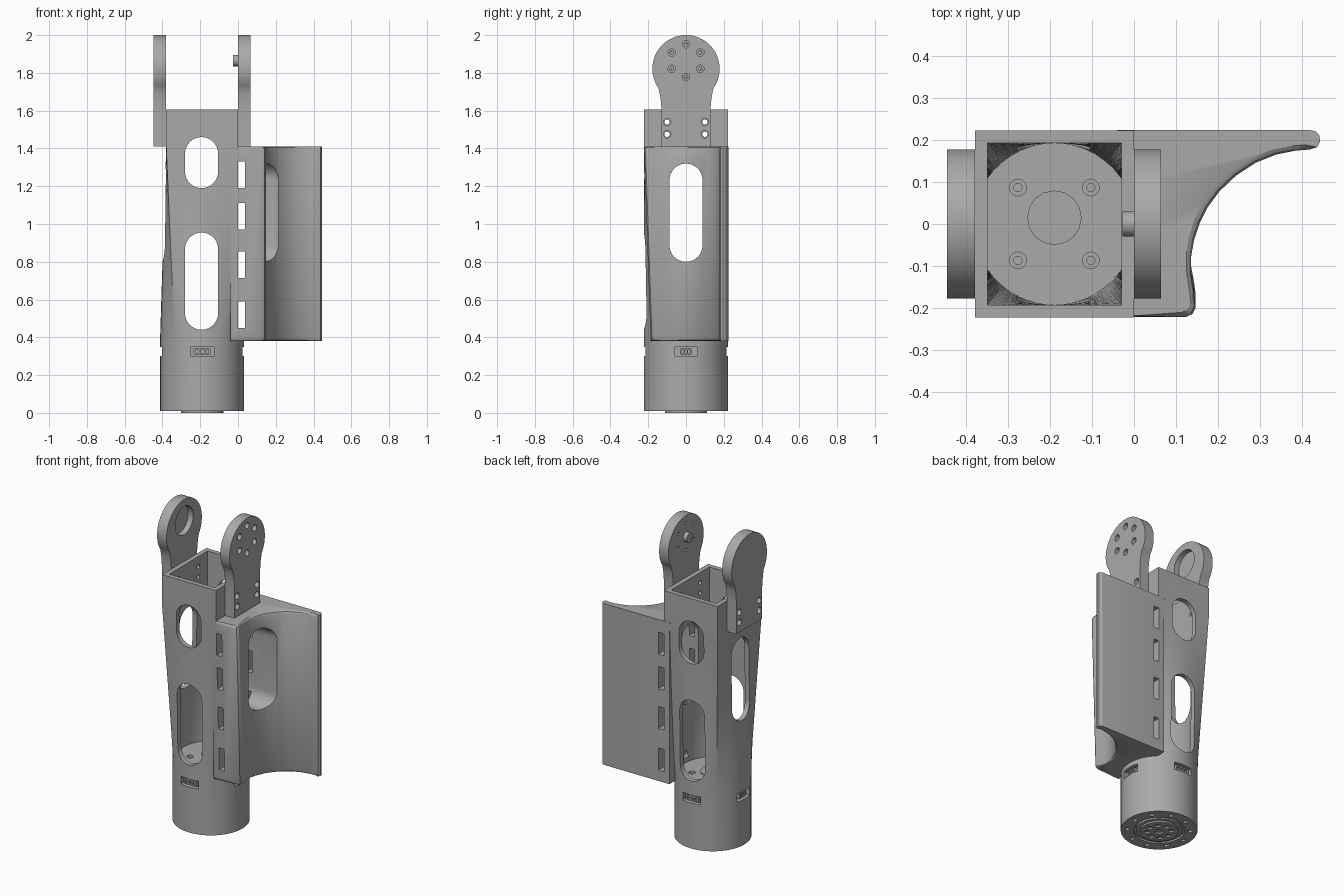
import bpy, bmesh, math
from math import cos, sin, pi, radians

if "Cube" in bpy.data.objects:
    bpy.data.objects.remove(bpy.data.objects["Cube"])

grey = bpy.data.materials.new("plain grey")
grey.use_nodes = True
grey.diffuse_color = (0.4, 0.4, 0.4, 1)
grey.node_tree.nodes["Principled BSDF"].inputs["Base Color"].default_value = (0.4, 0.4, 0.4, 1)

CX = -0.19          # axis of the tube
R = 0.223           # tube radius
PIVOT = 1.865       # height of the joint axis
parts = []


def loft(name, rings):
    """Closed solid through matching rings of points."""
    bm = bmesh.new()
    vs = [[bm.verts.new(p) for p in ring] for ring in rings]
    n = len(rings[0])
    for a, b in zip(vs, vs[1:]):
        for i in range(n):
            j = (i + 1) % n
            bm.faces.new((a[i], a[j], b[j], b[i]))
    bm.faces.new(vs[0][::-1])
    bm.faces.new(vs[-1])
    bmesh.ops.recalc_face_normals(bm, faces=bm.faces[:])
    mesh = bpy.data.meshes.new(name)
    bm.to_mesh(mesh)
    bm.free()
    mesh.materials.append(grey)
    ob = bpy.data.objects.new(name, mesh)
    bpy.context.collection.objects.link(ob)
    return ob


def prism(name, outline, axis, lo, hi):
    place = {"x": lambda a, b, d: (d, a, b),
             "y": lambda a, b, d: (a, d, b),
             "z": lambda a, b, d: (a, b, d)}[axis]
    return loft(name, [[place(a, b, d) for a, b in outline] for d in (lo, hi)])


def circle(a, b, r, n=24):
    return [(a + r * cos(2 * pi * i / n), b + r * sin(2 * pi * i / n)) for i in range(n)]


def box(a0, a1, b0, b1):
    return [(a0, b0), (a1, b0), (a1, b1), (a0, b1)]


def stadium(a, b0, b1, r, n=16):
    top = [(a + r * cos(pi * i / n), b1 - r + r * sin(pi * i / n)) for i in range(n + 1)]
    return top + [(2 * a - x, b0 + b1 - y) for x, y in top]


def combine(target, tool, op="DIFFERENCE"):
    mod = target.modifiers.new("cut", "BOOLEAN")
    mod.operation, mod.object, mod.solver = op, tool, "EXACT"
    bpy.context.view_layer.objects.active = target
    bpy.ops.object.modifier_apply(modifier=mod.name)
    bpy.data.objects.remove(tool)


def cut(target, outline, axis, lo, hi):
    combine(target, prism("cutter", outline, axis, lo, hi))


def section(z, t, hx, hy, r, n=14):
    """Blend from a circle (t=0) to a rectangle (t=1)."""
    corners = [(hx, -hy), (hx, hy), (-hx, hy), (-hx, -hy)]
    ring = []
    for k in range(4):
        (x0, y0), (x1, y1) = corners[k], corners[(k + 1) % 4]
        for i in range(n):
            x, y = x0 + (x1 - x0) * i / n, y0 + (y1 - y0) * i / n
            s = t + (1 - t) * r / math.hypot(x, y)
            ring.append((CX + x * s, y * s, z))
    return ring


def tube(name, bottom, start, end, top, hx, hy, r, steps=10):
    rings = [section(bottom, 0, hx, hy, r)] if bottom < start else []
    rings += [section(start + (end - start) * i / steps, i / steps, hx, hy, r)
              for i in range(steps + 1)]
    return loft(name, rings + [section(top, 1, hx, hy, r)])


# Arm housing: round at the base, rectangular at the top
body = tube("arm_housing", 0.01, 0.38, 1.41, 1.605, 0.19, R, R)
parts.append(body)

# Side shell with a concave face and a long fin
lip = [(0.125, -0.222), (0.14, -0.215), (0.147, -0.2)]
hollow = [(0.143, -0.165), (0.136, -0.12), (0.136, -0.08), (0.143, -0.04), (0.156, 0),
          (0.176, 0.04), (0.204, 0.078), (0.243, 0.115), (0.29, 0.146),
          (0.34, 0.166), (0.385, 0.175), (0.42, 0.178)]
tip = [(0.422 + 0.023 * cos(radians(a)), 0.201 + 0.023 * sin(radians(a)))
       for a in (-50, -10, 30, 60, 90)]


def shell_ring(z, inset):
    slope = 0.035 * (1.41 - z) / 1.03
    ring = [(-0.04, -0.222 + slope, z)]
    for x, y in lip + hollow:
        lean = slope * max(0, min(1, -y / 0.2))
        ring.append((x - inset * 0.7, y + lean + inset * 0.7, z))
    return ring + [(x, y, z) for x, y in tip] + [(-0.04, 0.224, z)]


shell = loft("side_shell", [shell_ring(0.38, 0.016), shell_ring(0.386, 0.005), shell_ring(0.396, 0),
                            shell_ring(1.394, 0), shell_ring(1.404, 0.005), shell_ring(1.41, 0.016)])
combine(body, shell, "UNION")

# Inner cavity
combine(body, tube("cavity", 0.42, 0.42, 1.41, 1.7, 0.16, 0.193, 0.193))

# Long openings through front and back, and through the sides
for z0, z1 in ((1.19, 1.46), (0.44, 0.955)):
    cut(body, stadium(-0.193, z0, z1, 0.0875), "y", -0.4, 0.4)
cut(body, stadium(0, 0.8, 1.32, 0.0875), "x", -0.6, 0.6)

# Strap slots
for z in (0.45, 0.715, 0.97, 1.19):
    cut(body, box(0, 0.038, z, z + 0.14), "y", -0.4, 0.4)

# Lug screw holes through the upper walls
SCREWS = [(y, z) for y in (-0.1, 0.1) for z in (1.475, 1.54)]
for y, z in SCREWS:
    cut(body, circle(y, z, 0.014, 16), "x", -0.5, 0.2)

# Floor screw holes
for x in (-0.087, 0.087):
    for y in (-0.087, 0.087):
        cut(body, circle(CX + x, y, 0.02, 20), "z", 0.405, 0.5)
        cut(body, circle(CX + x, y, 0.01, 12), "z", 0.37, 0.5)
parts.append(prism("floor_disc", circle(CX, 0.015, 0.065, 16), "z", 0.415, 0.426))

# Four port windows around the base, each with a small connector
for side in (-1, 1):
    d = sorted((side * 0.19, side * 0.3))
    c = sorted((side * 0.18, side * 0.21))
    cut(body, box(CX - 0.062, CX + 0.062, 0.3, 0.35), "y", *d)
    cut(body, box(-0.062, 0.062, 0.3, 0.35), "x", CX + d[0], CX + d[1])
    front = prism("port_connector", box(CX - 0.045, CX + 0.045, 0.308, 0.342), "y", *c)
    flank = prism("port_connector", box(-0.03, 0.03, 0.308, 0.342), "x", CX + c[0], CX + c[1])
    for i in (-1, 0, 1):
        cut(front, box(CX + i * 0.026 - 0.009, CX + i * 0.026 + 0.009, 0.317, 0.333), "y",
            *sorted((side * 0.2, side * 0.25)))
        cut(flank, box(i * 0.017 - 0.006, i * 0.017 + 0.006, 0.317, 0.333), "x",
            *sorted((CX + side * 0.2, CX + side * 0.25)))
    parts += [front, flank]

# Underside: ring groove, rim holes and a drilled hub
groove = prism("groove", circle(CX, 0, 0.15, 48), "z", -0.02, 0.022)
combine(groove, prism("core", circle(CX, 0, 0.135, 48), "z", -0.1, 0.1))
combine(body, groove)
for i in range(10):
    a = 2 * pi * i / 10
    cut(body, circle(CX + 0.183 * cos(a), 0.183 * sin(a), 0.014, 12), "z", -0.02, 0.03)
hub = prism("base_hub", circle(CX, 0, 0.112, 48), "z", 0, 0.03)
cut(hub, circle(CX, 0, 0.025), "z", -0.02, 0.015)
for i in range(8):
    a = 2 * pi * i / 8
    cut(hub, circle(CX + 0.07 * cos(a), 0.07 * sin(a), 0.017, 16), "z", -0.02, 0.015)
parts.append(hub)

# Joint lugs: round head on a narrower neck
head = [(0.178 * cos(radians(a)), 1.822 + 0.178 * sin(radians(a))) for a in range(-35, 216, 5)]
neck = [(0.13, 1.41), (0.13, 1.61), (0.133, 1.65), (0.138, 1.685)]
outline = neck + head + [(-y, z) for y, z in reversed(neck)]

left_lug = prism("left_lug", outline, "x", 0, 0.065)
right_lug = prism("right_lug", outline, "x", -0.447, -0.38)
for y, z in SCREWS:
    cut(left_lug, circle(y, z, 0.02, 16), "x", -0.1, 0.2)
    cut(right_lug, circle(y, z, 0.02, 16), "x", -0.6, -0.2)
for i in range(6):
    a = pi / 6 + i * pi / 3
    y, z = 0.087 * cos(a), PIVOT + 0.087 * sin(a)
    cut(left_lug, circle(y, z, 0.02, 16), "x", 0.035, 0.2)
    cut(left_lug, circle(y, z, 0.01, 12), "x", -0.1, 0.2)
cut(right_lug, circle(0, PIVOT, 0.09, 40), "x", -0.415, -0.2)
parts += [left_lug, right_lug, prism("pivot_pin", circle(0, PIVOT, 0.03), "x", -0.027, 0.01)]

# Smooth the curved faces, keep the edges sharp
bpy.ops.object.select_all(action="DESELECT")
for ob in parts:
    ob.select_set(True)
bpy.context.view_layer.objects.active = body
bpy.ops.object.shade_smooth_by_angle(angle=radians(30))
